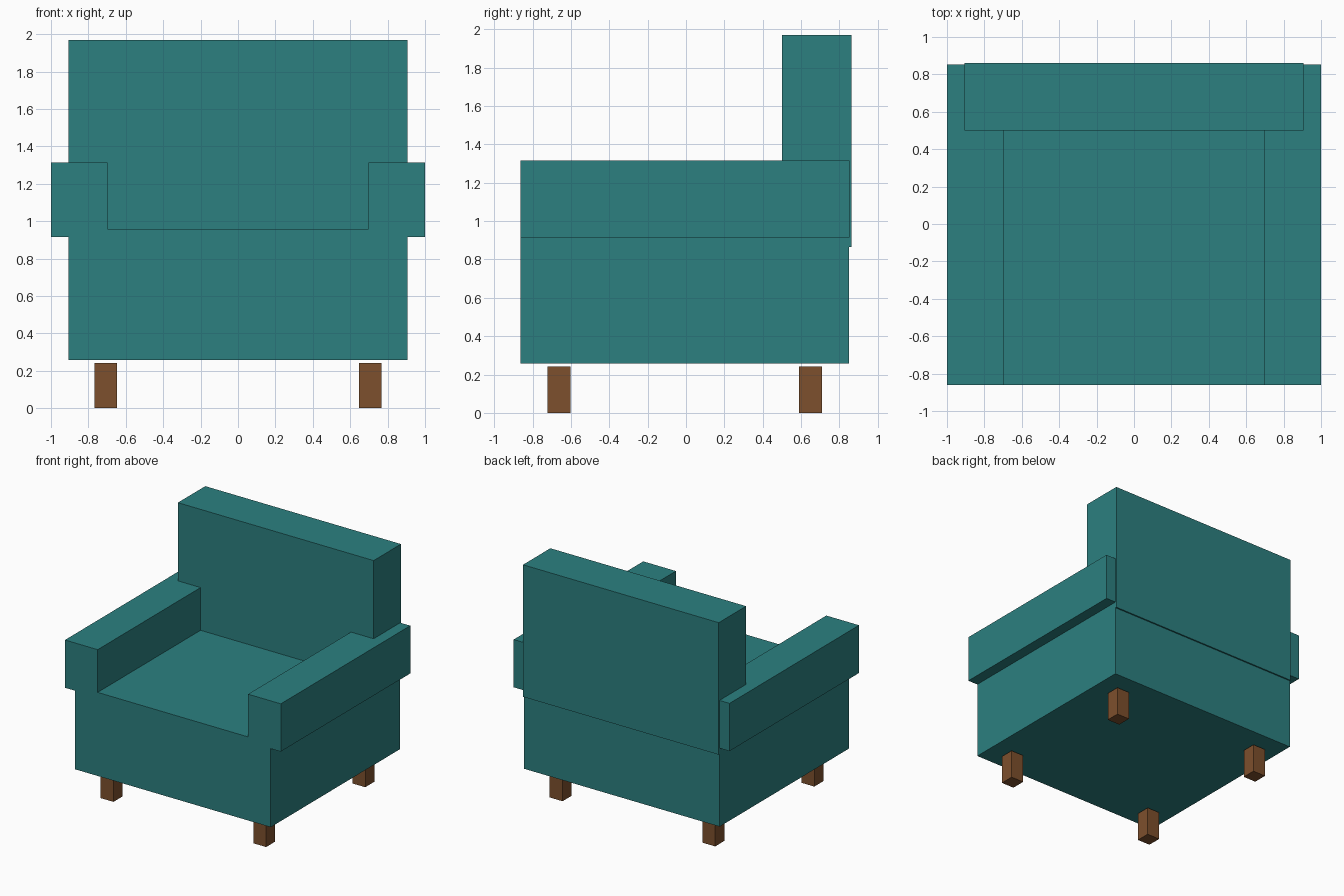
import bpy
import bmesh

if "Cube" in bpy.data.objects:
    bpy.data.objects.remove(bpy.data.objects["Cube"])


def material(name, rgb):
    m = bpy.data.materials.new(name)
    m.diffuse_color = (*rgb, 1.0)
    m.use_nodes = True
    m.node_tree.nodes["Principled BSDF"].inputs["Base Color"].default_value = m.diffuse_color
    return m


teal = material("teal_fabric", (0.025, 0.216, 0.216))
brown = material("brown_wood", (0.205, 0.080, 0.026))


def box(name, x, y, z, mat):
    """Axis-aligned box from (min, max) pairs."""
    bm = bmesh.new()
    bmesh.ops.create_cube(bm, size=1.0)
    for v in bm.verts:
        for i, (lo, hi) in enumerate((x, y, z)):
            v.co[i] = lo if v.co[i] < 0 else hi
    mesh = bpy.data.meshes.new(name)
    bm.to_mesh(mesh)
    bm.free()
    mesh.materials.append(mat)
    ob = bpy.data.objects.new(name, mesh)
    bpy.context.collection.objects.link(ob)
    return ob


# Seat block and backrest
box("seat", (-0.907, 0.907), (-0.862, 0.85), (0.257, 0.957), teal)
box("backrest", (-0.907, 0.907), (0.50, 0.862), (0.864, 1.97), teal)

# Armrests and legs, mirrored left and right
for side, s in (("left", -1), ("right", 1)):
    box(f"{side}_armrest", sorted((s * 0.697, s * 1.0)), (-0.862, 0.852),
        (0.915, 1.315), teal)
    for end, y in (("front", -0.663), ("back", 0.649)):
        box(f"{end}_{side}_leg", sorted((s * 0.648, s * 0.767)),
            (y - 0.06, y + 0.06), (0.0, 0.243), brown)
